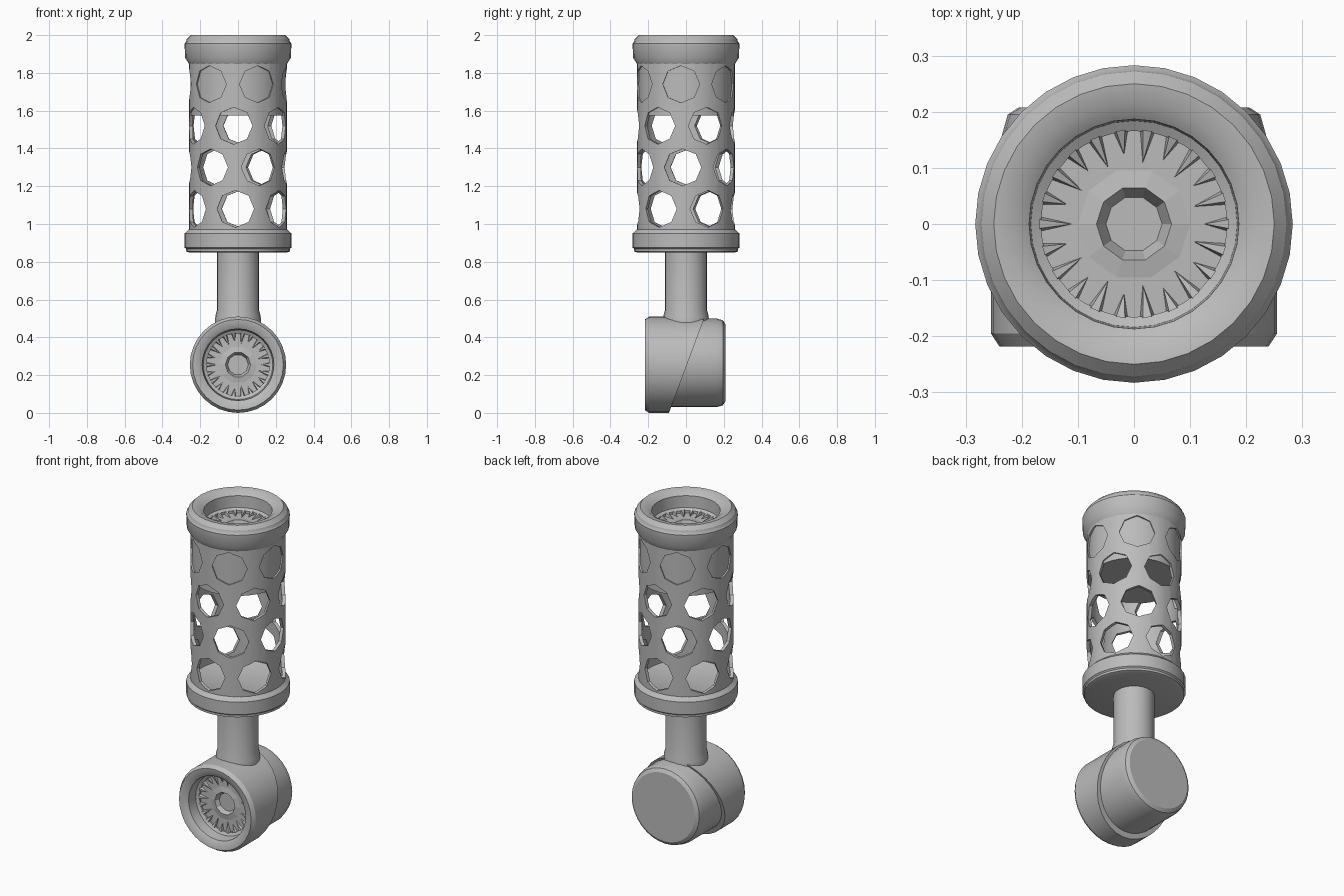
import bpy, bmesh, math
from mathutils import Matrix, Vector

if "Cube" in bpy.data.objects:
    bpy.data.objects.remove(bpy.data.objects["Cube"])

grey = bpy.data.materials.new("plain grey")
grey.use_nodes = True
grey.diffuse_color = (0.5, 0.5, 0.5, 1)
grey.node_tree.nodes["Principled BSDF"].inputs["Base Color"].default_value = grey.diffuse_color

TURN = Matrix.Rotation(math.pi / 2, 4, 'X')      # lathe axis +z becomes -y


def finish(name, bm, matrix=Matrix(), smooth=True):
    bmesh.ops.recalc_face_normals(bm, faces=bm.faces)
    mesh = bpy.data.meshes.new(name)
    bm.to_mesh(mesh)
    bm.free()
    mesh.transform(matrix)
    mesh.materials.append(grey)
    ob = bpy.data.objects.new(name, mesh)
    bpy.context.collection.objects.link(ob)
    if smooth:
        shade(ob)
    return ob


def shade(ob):
    bpy.ops.object.select_all(action='DESELECT')
    ob.select_set(True)
    bpy.context.view_layer.objects.active = ob
    bpy.ops.object.shade_smooth_by_angle(angle=math.radians(30))


def lathe(profile, sides=32, closed=False):
    """Spin (radius, height) points round z."""
    bm = bmesh.new()
    verts = [bm.verts.new((r, 0, z)) for r, z in profile]
    edges = [bm.edges.new(pair) for pair in zip(verts, verts[1:])]
    if closed:
        edges.append(bm.edges.new((verts[-1], verts[0])))
    bmesh.ops.spin(bm, geom=verts + edges, axis=(0, 0, 1), cent=(0, 0, 0),
                   angle=math.tau, steps=sides, use_merge=True)
    bmesh.ops.remove_doubles(bm, verts=bm.verts, dist=0.0005)
    return bm


def vent(name, matrix):
    """Recessed face: hub socket and a ring of tapered fins."""
    finish(name + "_hub", lathe([(0, -0.03), (0.05, -0.03), (0.067, 0.006),
                                 (0.1, 0)], 10), matrix, False)
    bm = bmesh.new()
    for i in range(22):
        inner = 0.11 if i % 2 else 0.125
        spin = Matrix.Rotation(math.tau * i / 22, 4, 'Z')
        low = [(inner, 0), (0.168, -0.013), (0.168, 0.013)]
        base = [bm.verts.new(spin @ Vector((x, y, 0))) for x, y in low]
        tip = [bm.verts.new(spin @ Vector((x, y * 0.6, h)))
               for (x, y), h in zip(low, (0.003, 0.02, 0.02))]
        bm.faces.new(tip)
        for a in range(3):
            b = (a + 1) % 3
            bm.faces.new((base[a], base[b], tip[b], tip[a]))
    finish(name + "_fins", bm, matrix, False)


# Thin perforated tube: four staggered rows of six holes, slightly twisted
tube = finish("perforated_tube", lathe([(0.26, 0.9), (0.26, 1.92), (0.24, 1.92),
                                        (0.24, 0.9)], 36, closed=True), smooth=False)
bm = bmesh.new()
for row, height in enumerate((1.08, 1.3, 1.52, 1.74)):
    for i in range(6):
        angle = math.radians(60 * i - 93 + 30 * (row % 2) - row)
        place = (Matrix.Translation((0, 0, height)) @ Matrix.Rotation(angle, 4, 'Z')
                 @ Matrix.Translation((0.25, 0, 0)) @ Matrix.Rotation(math.pi / 2, 4, 'Y'))
        bmesh.ops.create_cone(bm, cap_ends=True, segments=8, radius1=0.098,
                              radius2=0.098, depth=0.1, matrix=place)
cutter = finish("hole_cutter", bm, smooth=False)
cutter.hide_render = True
mod = tube.modifiers.new("holes", 'BOOLEAN')
mod.operation, mod.solver, mod.object = 'DIFFERENCE', 'EXACT', cutter
bpy.context.view_layer.objects.active = tube
bpy.ops.object.modifier_apply(modifier=mod.name)
bpy.data.objects.remove(cutter)
shade(tube)

# Solid core closing the top row of holes
finish("upper_core", lathe([(0, 1.575), (0.251, 1.575), (0.251, 1.85), (0, 1.85)], 36))

# Top collar with recessed vent
finish("top_collar", lathe([(0.255, 1.84), (0.28, 1.88), (0.283, 1.955), (0.275, 1.965),
                            (0.272, 1.978), (0.25, 2), (0.215, 1.995), (0.187, 1.975),
                            (0.184, 1.905), (0.166, 1.895), (0.166, 1.88),
                            (0.065, 1.88), (0.065, 1.85)]))
vent("top_vent", Matrix.Translation((0, 0, 1.88)))

# Lower collar, its floor and the stem
finish("lower_collar", lathe([(0, 0.848), (0.255, 0.848), (0.275, 0.855), (0.275, 0.868),
                              (0.283, 0.875), (0.283, 0.95), (0.26, 0.972),
                              (0.235, 0.96), (0, 0.95)]))
finish("stem", lathe([(0.122, 0.47), (0.12, 0.515), (0.112, 0.54), (0.112, 0.87)], 24))

# Pivot head: rear drum
finish("rear_drum", lathe([(0, -0.208), (0.205, -0.208), (0.225, -0.195), (0.235, -0.16),
                           (0.235, 0.1), (0, 0.1)]),
       Matrix.Translation((0, 0, 0.265)) @ TURN)

# Front rim, trimmed by a slanted plane at the back
bm = lathe([(0.255, -0.2), (0.255, 0.195), (0.24, 0.218), (0.215, 0.215), (0.19, 0.2),
            (0.184, 0.14), (0.166, 0.13), (0.166, 0.12), (0.065, 0.12), (0.065, 0.09),
            (0, 0.09)])
cut = bmesh.ops.bisect_plane(bm, geom=bm.verts[:] + bm.edges[:] + bm.faces[:],
                             plane_co=(0, 0, -0.005), plane_no=(0, -0.19, -0.51),
                             clear_outer=True)
rim = [e for e in cut["geom_cut"] if isinstance(e, bmesh.types.BMEdge)
       and all(v.co.xy.length > 0.24 for v in e.verts)]
bmesh.ops.edgeloop_fill(bm, edges=rim)
head = Matrix.Translation((0, 0, 0.255)) @ TURN
finish("front_rim", bm, head)
vent("front_vent", head @ Matrix.Translation((0, 0, 0.12)))
